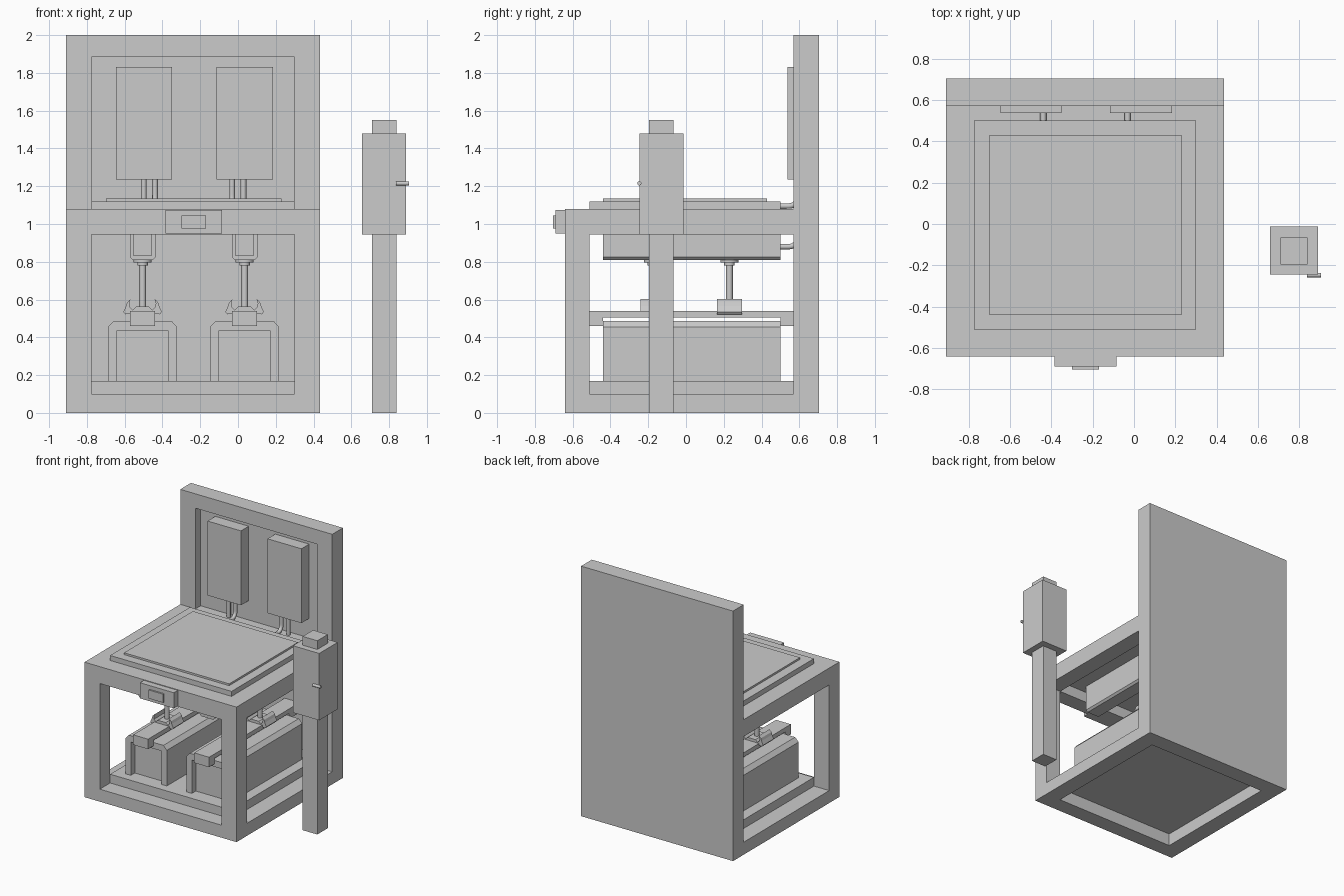
import bpy, bmesh
from mathutils import Vector

if "Cube" in bpy.data.objects:
    bpy.data.objects.remove(bpy.data.objects["Cube"])


def finish(name, bm):
    bmesh.ops.recalc_face_normals(bm, faces=bm.faces)
    me = bpy.data.meshes.new(name)
    bm.to_mesh(me)
    bm.free()
    ob = bpy.data.objects.new(name, me)
    bpy.context.collection.objects.link(ob)
    return ob


def box(name, x, y, z):
    bm = bmesh.new()
    bmesh.ops.create_cube(bm, size=1)
    for v in bm.verts:
        v.co = [(r[0] + r[1]) / 2 + c * (r[1] - r[0]) for c, r in zip(v.co, (x, y, z))]
    return finish(name, bm)


def prism(name, profile, y0, y1):
    """Extrude an (x, z) outline along y."""
    bm = bmesh.new()
    f = bm.faces.new([bm.verts.new((x, y0, z)) for x, z in profile])
    new = bmesh.ops.extrude_face_region(bm, geom=[f])["geom"]
    for v in new:
        if isinstance(v, bmesh.types.BMVert):
            v.co.y = y1
    return finish(name, bm)


def rod(name, a, b, r, sides=24):
    a, b = Vector(a), Vector(b)
    bm = bmesh.new()
    bmesh.ops.create_cone(bm, cap_ends=True, segments=sides, radius1=r, radius2=r, depth=(b - a).length)
    q = Vector((0, 0, 1)).rotation_difference(b - a)
    for v in bm.verts:
        v.co = q @ v.co + (a + b) / 2
    for f in bm.faces:
        f.smooth = len(f.verts) == 4
    return finish(name, bm)


def pipe(name, x, z):
    """Hose from a wall cabinet, bending forward at height z."""
    cu = bpy.data.curves.new(name, 'CURVE')
    cu.dimensions = '3D'
    cu.bevel_depth = 0.015
    cu.bevel_resolution = 3
    cu.resolution_u = 6
    cu.use_fill_caps = True
    sp = cu.splines.new('BEZIER')
    sp.bezier_points.add(3)
    y, r, k = 0.595, 0.05, 0.0225
    pts = [((y, 1.24), (0, -0.01)), ((y, z + r), (0, -r + k)), ((y - r, z), (-r + k, 0)), ((0.49, z), (-0.01, 0))]
    for p, (c, h) in zip(sp.bezier_points, pts):
        p.co = (x, *c)
        p.handle_left = (x, c[0] - h[0], c[1] - h[1])
        p.handle_right = (x, c[0] + h[0], c[1] + h[1])
    ob = bpy.data.objects.new(name, cu)
    bpy.context.collection.objects.link(ob)


def mirrored(half, cx):
    return [(cx + x, z) for x, z in half] + [(cx - x, z) for x, z in reversed(half)]


L, R, IL, IR = -0.91, 0.435, -0.775, 0.30

# Back wall with framed recess
box("wall_panel", (L, R), (0.635, 0.705), (0, 2))
for n, x in (("left", (L, IL)), ("right", (IR, R))):
    box("wall_side_" + n, x, (0.57, 0.635), (0, 2))
    box("front_leg_" + n, x, (-0.64, -0.51), (0, 1.08))
    box("top_rail_" + n, x, (-0.51, 0.57), (0.945, 1.08))
    box("bottom_rail_" + n, x, (-0.51, 0.57), (0, 0.10))
box("wall_top", (IL, IR), (0.57, 0.635), (1.885, 2))
box("wall_bottom", (IL, IR), (0.57, 0.635), (0, 0.10))

# Table frame, floor and worktop
box("front_top_rail", (IL, IR), (-0.64, -0.51), (0.945, 1.08))
box("front_bottom_rail", (IL, IR), (-0.64, -0.51), (0, 0.10))
box("back_top_rail", (IL, IR), (0.50, 0.635), (0.945, 1.08))
box("floor_plate", (IL, IR), (-0.51, 0.635), (0.10, 0.17))
box("worktop", (IL, IR), (-0.51, 0.50), (1.03, 1.12))
box("worktop_pad", (-0.70, 0.23), (-0.44, 0.43), (1.12, 1.135))

# Control box on the front rail
box("control_box", (-0.385, -0.085), (-0.69, -0.64), (0.95, 1.075))
box("control_screen", (-0.30, -0.17), (-0.703, -0.69), (0.977, 1.045))

# Two identical stations with differently placed carriages
for n, cx, cy, wx in (("left", -0.505, -0.175, (-0.645, -0.35)), ("right", 0.035, 0.23, (-0.115, 0.185))):
    # Lower machine housing: chamfered arch around a recessed core
    arch = [(-0.183, 0.17), (-0.183, 0.455), (-0.153, 0.487)]
    inner = [(-0.135, 0.17), (-0.135, 0.437)]
    outline = mirrored(arch, cx) + list(reversed(mirrored(inner, cx)))
    prism("housing_" + n, outline, -0.44, 0.50)
    box("housing_core_" + n, (cx - 0.135, cx + 0.135), (-0.39, 0.45), (0.17, 0.437))
    # Upper channel: chamfered trough around a recessed core
    trough = [(-0.068, 1.03), (-0.068, 0.825), (-0.053, 0.81)]
    groove = [(-0.048, 1.03), (-0.048, 0.833)]
    outline = mirrored(trough, cx) + list(reversed(mirrored(groove, cx)))
    prism("channel_" + n, outline, -0.44, 0.50)
    box("channel_core_" + n, (cx - 0.048, cx + 0.048), (-0.41, 0.47), (0.833, 1.03))
    # Guide rail with turned-down ends
    rx = (cx - 0.066, cx + 0.066)
    box("guide_rail_" + n, rx, (-0.51, 0.57), (0.505, 0.54))
    box("rail_front_end_" + n, rx, (-0.51, -0.44), (0.46, 0.505))
    box("rail_back_end_" + n, rx, (0.50, 0.57), (0.46, 0.505))
    box("rail_mount_" + n, rx, (0.57, 0.635), (0.46, 0.54))
    # Carriage with curved claws
    top = [(-0.066, 0.525), (-0.092, 0.522), (-0.102, 0.535), (-0.088, 0.565), (-0.082, 0.585),
           (-0.064, 0.602), (-0.07, 0.58), (-0.068, 0.562), (-0.05, 0.542)]
    for s, side in ((1, "a"), (-1, "b")):
        prism(f"claw_{n}_{side}", [(cx + s * x, z) for x, z in top], cy - 0.067, cy + 0.067)
    prism("carriage_" + n, mirrored([(-0.062, 0.535), (-0.035, 0.562)], cx), cy - 0.067, cy + 0.067)
    # Piston between carriage and channel
    rod("piston_" + n, (cx, cy, 0.55), (cx, cy, 0.80), 0.018)
    rod("piston_collar_" + n, (cx, cy, 0.78), (cx, cy, 0.80), 0.028)
    rod("piston_flange_" + n, (cx, cy, 0.797), (cx, cy, 0.812), 0.048)
    # Wall cabinet and its hoses
    box("wall_cabinet_" + n, wx, (0.537, 0.635), (1.235, 1.83))
    s = 1 if n == "left" else -1
    pipe("channel_hose_" + n, cx + 0.006 * s, 0.88)
    pipe("worktop_hose_" + n, cx + 0.066 * s, 1.095)

# Freestanding post with cabinet and lever
box("post", (0.71, 0.84), (-0.197, -0.065), (0, 1.55))
box("post_cabinet", (0.657, 0.89), (-0.245, -0.012), (0.945, 1.48))
rod("post_lever", (0.837, -0.247, 1.215), (0.905, -0.247, 1.215), 0.011)
